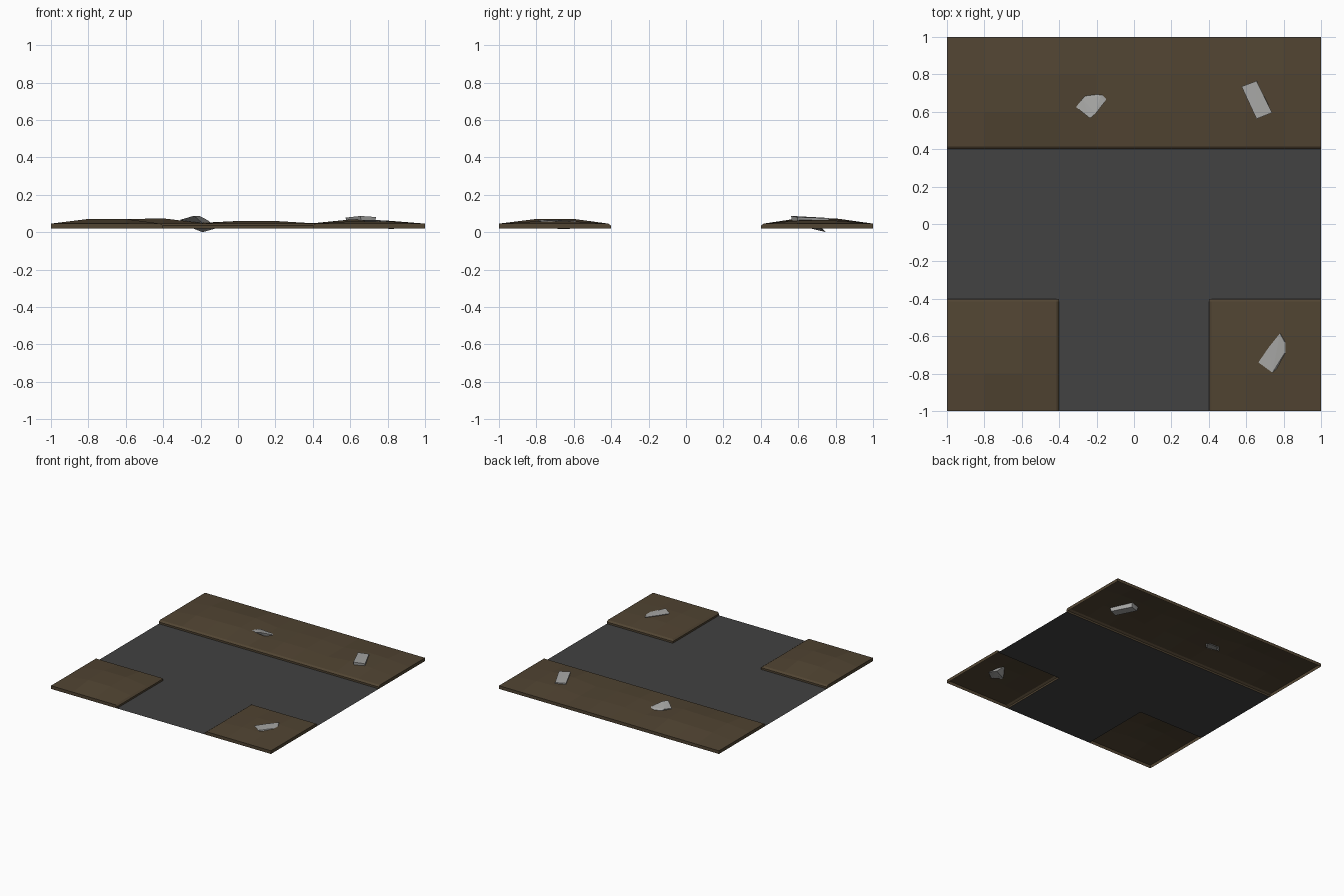
import bpy, bmesh

if "Cube" in bpy.data.objects:
    bpy.data.objects.remove(bpy.data.objects["Cube"])


def material(name, rgb):
    m = bpy.data.materials.new(name)
    m.diffuse_color = (*rgb, 1)
    m.use_nodes = True
    m.node_tree.nodes["Principled BSDF"].inputs["Base Color"].default_value = m.diffuse_color
    return m


ASPHALT = material("dark asphalt", (0.054, 0.054, 0.054))
EARTH = material("brown earth", (0.082, 0.058, 0.032))
STONE = material("grey stone", (0.38, 0.38, 0.37))

BASE, SHOULDER, EDGE, FREE = 0.02, 0.035, 0.046, 9.0


def finish(bm, name, mat):
    bmesh.ops.remove_doubles(bm, verts=bm.verts[:], dist=0.0002)
    me = bpy.data.meshes.new(name)
    bm.to_mesh(me)
    bm.free()
    me.materials.append(mat)
    ob = bpy.data.objects.new(name, me)
    bpy.context.collection.objects.link(ob)
    return ob


def axis(lo, hi):
    """Grid lines with height limits; tile borders are vertical, road borders are chamfered."""
    def rim(v, inward):
        if abs(v) > 0.99:
            return [(v, BASE), (v, EDGE)]
        return [(v, BASE), (v, SHOULDER), (v + 0.015 * inward, EDGE)]
    n = round((hi - lo) / 0.2)
    mid = [(lo + 0.2 * i, FREE) for i in range(1, n)]
    return rim(lo, 1) + mid + rim(hi, -1)[::-1]


def bank(name, xr, yr, height):
    """Raised uneven ground, open underneath."""
    bm = bmesh.new()
    ax, ay = axis(*xr), axis(*yr)
    grid = [[bm.verts.new((x, y, min(zx, zy, height(x, y)))) for y, zy in ay]
            for x, zx in ax]
    for i in range(len(ax) - 1):
        for j in range(len(ay) - 1):
            bm.faces.new((grid[i][j], grid[i + 1][j],
                          grid[i + 1][j + 1], grid[i][j + 1]))
    return finish(bm, name, EARTH)


# Ground banks around the T junction
strip = [0.066, 0.070, 0.074, 0.050, 0.060, 0.060, 0.048, 0.068, 0.062]
bank("back_bank", (-1, 1), (0.4, 1),
     lambda x, y: strip[max(0, min(8, round((x + 0.8) / 0.2)))])
bank("front_left_bank", (-1, -0.4), (-1, -0.4), lambda x, y: 0.071)
bank("front_right_bank", (0.4, 1), (-1, -0.4), lambda x, y: 0.058)

# Flat T-shaped road
bm = bmesh.new()
outline = [(-1, -0.4), (-0.4, -0.4), (-0.4, -1), (0.4, -1),
           (0.4, -0.4), (1, -0.4), (1, 0.4), (-1, 0.4)]
bm.faces.new([bm.verts.new((x, y, BASE)) for x, y in outline])
finish(bm, "road", ASPHALT)


# Half-buried angular stones
def stone(name, points):
    bm = bmesh.new()
    for p in points:
        bm.verts.new(p)
    res = bmesh.ops.convex_hull(bm, input=bm.verts[:])
    junk = {g for g in res["geom_interior"] if isinstance(g, bmesh.types.BMVert)}
    bmesh.ops.delete(bm, geom=list(junk), context='VERTS')
    bmesh.ops.recalc_face_normals(bm, faces=bm.faces[:])
    finish(bm, name, STONE)


stone("middle_stone", [
    (-0.31, 0.625, 0.066), (-0.235, 0.565, 0.088), (-0.205, 0.59, 0.087),
    (-0.155, 0.655, 0.060), (-0.18, 0.68, 0.060), (-0.275, 0.67, 0.070),
    (-0.19, 0.75, 0.0), (-0.12, 0.72, 0.02), (-0.24, 0.68, 0.02), (-0.16, 0.66, 0.022)])
stone("right_stone", [
    (0.575, 0.735, 0.078), (0.655, 0.765, 0.075), (0.738, 0.595, 0.081),
    (0.655, 0.562, 0.087), (0.59, 0.74, 0.03), (0.66, 0.76, 0.028),
    (0.73, 0.60, 0.035), (0.66, 0.57, 0.038)])
stone("front_stone", [
    (0.665, -0.74, 0.064), (0.74, -0.795, 0.066), (0.805, -0.69, 0.060),
    (0.805, -0.63, 0.060), (0.78, -0.585, 0.062), (0.72, -0.66, 0.064),
    (0.79, -0.73, 0.019), (0.86, -0.68, 0.024), (0.83, -0.62, 0.018), (0.75, -0.66, 0.022)])
